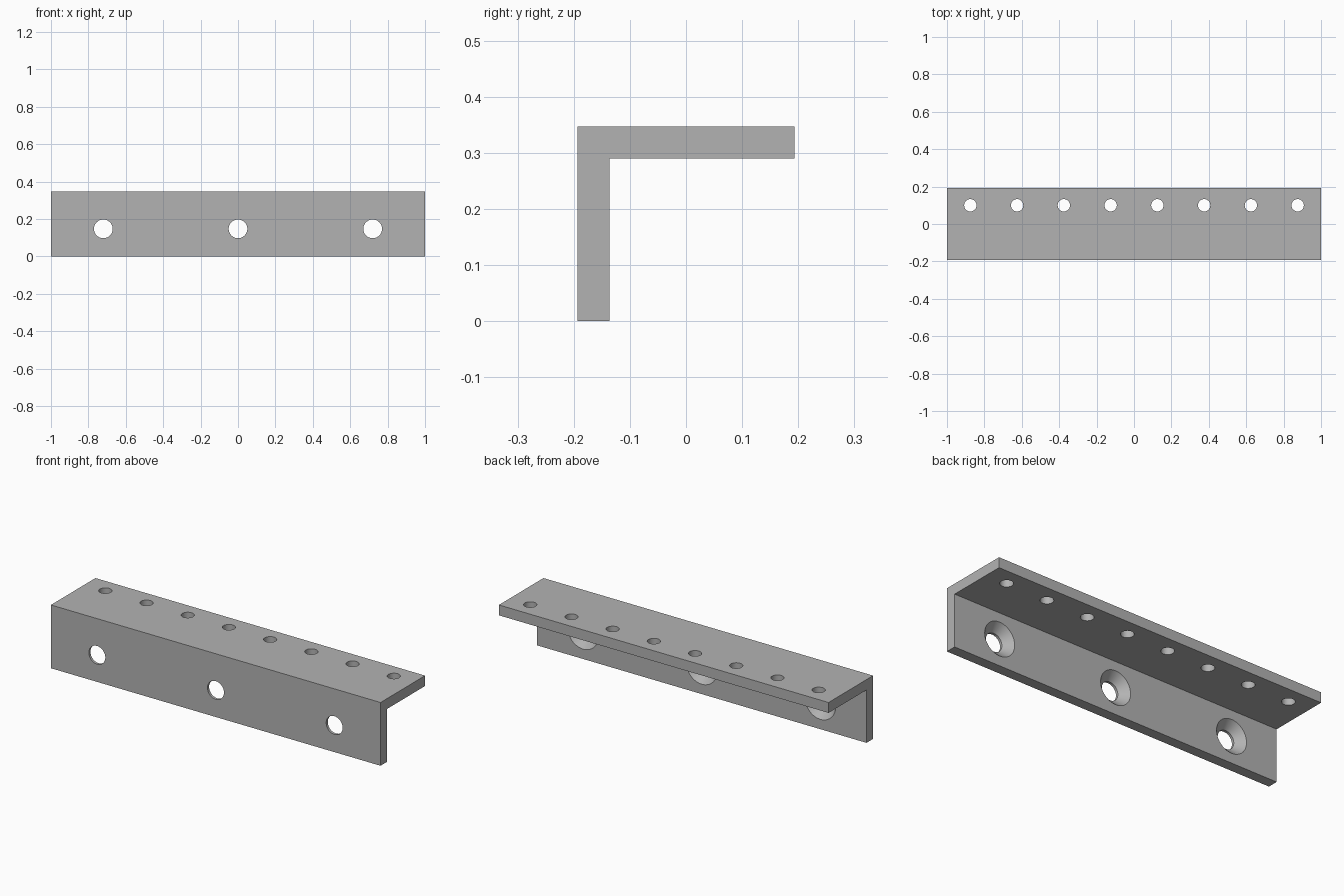
import bpy
import bmesh
from math import radians

cube = bpy.data.objects.get("Cube")
if cube:
    bpy.data.objects.remove(cube, do_unlink=True)

LENGTH, DEPTH, HEIGHT, THICK = 2.0, 0.386, 0.347, 0.057
FRONT, BACK = -DEPTH / 2, DEPTH / 2
INNER = FRONT + THICK

steel = bpy.data.materials.new("grey steel")
steel.use_nodes = True
steel.diffuse_color = (0.45, 0.45, 0.45, 1)
steel.node_tree.nodes["Principled BSDF"].inputs["Base Color"].default_value = steel.diffuse_color


def make_object(name, bm):
    bmesh.ops.recalc_face_normals(bm, faces=bm.faces)
    mesh = bpy.data.meshes.new(name)
    bm.to_mesh(mesh)
    bm.free()
    mesh.materials.append(steel)
    obj = bpy.data.objects.new(name, mesh)
    bpy.context.collection.objects.link(obj)
    return obj


def turned_cutter(name, profile, location, rotation=(0, 0, 0), sides=48):
    """Revolve a (radius, z) profile into a closed cutter."""
    bm = bmesh.new()
    verts = [bm.verts.new((r, 0, z)) for r, z in profile]
    edges = [bm.edges.new(pair) for pair in zip(verts, verts[1:])]
    bmesh.ops.spin(bm, geom=verts + edges, axis=(0, 0, 1), cent=(0, 0, 0),
                   angle=radians(360), steps=sides)
    bmesh.ops.remove_doubles(bm, verts=bm.verts, dist=1e-5)
    obj = make_object(name, bm)
    obj.location, obj.rotation_euler = location, rotation
    return obj


# L-shaped bar: extrude the angle profile along x
profile = [(FRONT, 0), (INNER, 0), (INNER, HEIGHT - THICK),
           (BACK, HEIGHT - THICK), (BACK, HEIGHT), (FRONT, HEIGHT)]
bm = bmesh.new()
face = bm.faces.new([bm.verts.new((-LENGTH / 2, y, z)) for y, z in profile])
side = bmesh.ops.extrude_face_region(bm, geom=[face])["geom"]
bmesh.ops.translate(bm, vec=(LENGTH, 0, 0),
                    verts=[v for v in side if isinstance(v, bmesh.types.BMVert)])
bar = make_object("angle_bar", bm)

# Countersunk holes in the upright flange, wide at the back
HOLE, SINK, SINK_DEPTH = 0.05, 0.093, 0.043
lip = 0.01
slope = (SINK - HOLE) / SINK_DEPTH
sink_profile = [(0, -lip), (HOLE, -lip), (HOLE, THICK - SINK_DEPTH),
                (SINK + lip * slope, THICK + lip), (0, THICK + lip)]
cutters = [turned_cutter("countersink_cutter", sink_profile, (x, FRONT, 0.147),
                         (radians(-90), 0, 0)) for x in (-0.72, 0, 0.72)]

# Row of plain holes in the top flange
plain = [(0, -lip), (0.033, -lip), (0.033, THICK + lip), (0, THICK + lip)]
cutters += [turned_cutter("top_hole_cutter", plain,
                          (0.25 * i - 0.875, 0.1, HEIGHT - THICK)) for i in range(8)]

# Cut every hole, then drop the cutters
for cutter in cutters:
    cutter.hide_render = True
    cut = bar.modifiers.new("hole", 'BOOLEAN')
    cut.operation, cut.solver, cut.object = 'DIFFERENCE', 'EXACT', cutter
bpy.context.view_layer.update()
bpy.ops.object.select_all(action='DESELECT')
bar.select_set(True)
bpy.context.view_layer.objects.active = bar
for cut in list(bar.modifiers):
    bpy.ops.object.modifier_apply(modifier=cut.name)
for cutter in cutters:
    bpy.data.objects.remove(cutter, do_unlink=True)
bpy.ops.object.shade_smooth_by_angle(angle=radians(30))
